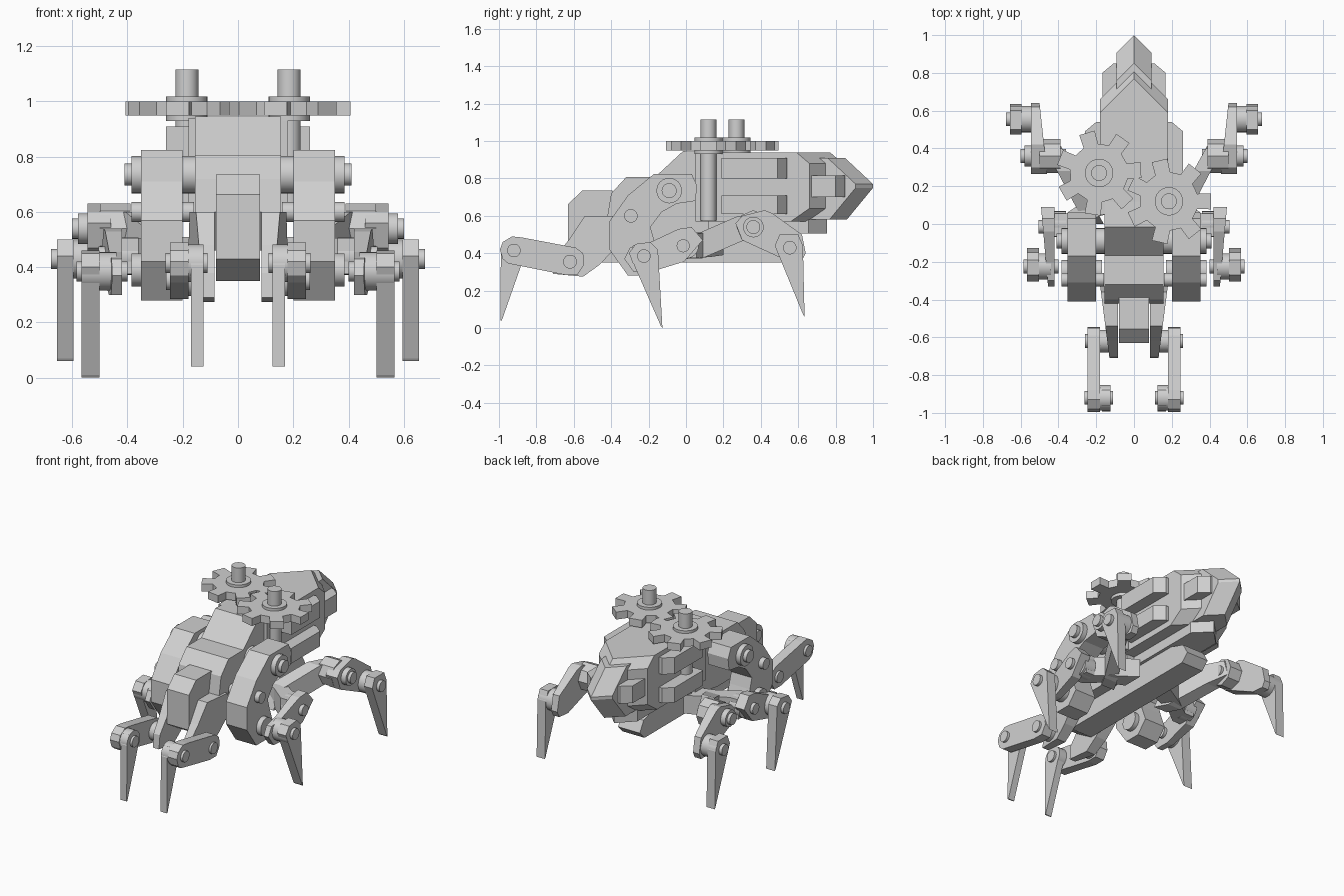
import bpy, bmesh, math
from mathutils import Matrix, Vector

grey = bpy.data.materials.new("plain_grey")
grey.diffuse_color = (0.63, 0.63, 0.63, 1)


def finish(name, bm, smooth=False):
    bmesh.ops.recalc_face_normals(bm, faces=bm.faces[:])
    me = bpy.data.meshes.new(name)
    bm.to_mesh(me)
    bm.free()
    me.materials.append(grey)
    ob = bpy.data.objects.new(name, me)
    bpy.context.collection.objects.link(ob)
    if smooth:
        bpy.context.view_layer.objects.active = ob
        ob.select_set(True)
        bpy.ops.object.shade_smooth_by_angle(angle=math.radians(35))
        ob.select_set(False)
    return ob


def loft(name, rings):
    """Closed solid through rings with equal point counts."""
    bm = bmesh.new()
    vs = [[bm.verts.new(p) for p in r] for r in rings]
    n = len(vs[0])
    for a, b in zip(vs, vs[1:]):
        for i in range(n):
            j = (i + 1) % n
            bm.faces.new((a[i], a[j], b[j], b[i]))
    bm.faces.new(vs[0][::-1])
    bm.faces.new(vs[-1])
    return finish(name, bm)


def prism(name, prof, x0, x1):
    """Side profile (y, z) extruded from x0 to x1; each may be a function of y."""
    f0 = x0 if callable(x0) else lambda y: x0
    f1 = x1 if callable(x1) else lambda y: x1
    return loft(name, [[(f0(y), y, z) for y, z in prof], [(f1(y), y, z) for y, z in prof]])


def taper(ya, xa, yb, xb):
    return lambda y: xa + (xb - xa) * (y - ya) / (yb - ya)


def pair(name, prof, x0, x1):
    f0 = x0 if callable(x0) else lambda y: x0
    f1 = x1 if callable(x1) else lambda y: x1
    prism("right_" + name, prof, f0, f1)
    prism("left_" + name, prof, lambda y: -f0(y), lambda y: -f1(y))


def cylinder(name, a, b, r, n=24):
    a, b = Vector(a), Vector(b)
    bm = bmesh.new()
    rot = (b - a).to_track_quat('Z', 'Y').to_matrix().to_4x4()
    bmesh.ops.create_cone(bm, cap_ends=True, segments=n, radius1=r, radius2=r,
                          depth=(b - a).length,
                          matrix=Matrix.Translation((a + b) / 2) @ rot)
    return finish(name, bm, True)


def pin_pair(name, y, z, x0, x1, r):
    for side, s in (("right_", 1), ("left_", -1)):
        cylinder(side + name, (s * x0, y, z), (s * x1, y, z), r)


def pointed(name, w, y0, levels):
    """Plan with a pointed rear, stacked through (z, tip_y) levels."""
    loft(name, [[(-w, y0, z), (w, y0, z), (w, t - w, z), (0, t, z), (-w, t - w, z)]
                for z, t in levels])


# Head and nose
pointed("head", 0.18, 0.05, [(0.57, 0.74), (0.64, 0.84), (0.88, 0.84), (0.94, 0.77)])
pointed("nose", 0.093, 0.5, [(0.58, 0.86), (0.75, 1.0), (0.77, 1.0), (0.91, 0.85)])
pointed("lower_jaw", 0.1, 0.02, [(0.505, 0.755), (0.60, 0.755)])

# Chamfered side slats and eye blocks
for name, ya, yb, za, zb, x in (("upper_slat", 0.19, 0.54, 0.80, 0.91, 0.26),
                                ("lower_slat", 0.19, 0.54, 0.61, 0.71, 0.26),
                                ("eye_block", 0.67, 0.85, 0.70, 0.815, 0.168)):
    for side, s in (("right_", 1), ("left_", -1)):
        plan = [(0.08, ya), (x, ya), (x, yb - 0.05), (x - 0.06, yb), (0.08, yb)]
        loft(side + name, [[(s * px, py, z) for px, py in plan] for z in (za, zb)])

# Back plates and body core
prism("back_shell", [(-0.42, 0.60), (-0.40, 0.72), (-0.32, 0.807), (-0.166, 0.807),
                     (-0.016, 0.946), (0.12, 0.94), (0.12, 0.50), (-0.1, 0.46), (-0.3, 0.46)],
      -0.155, 0.155)
prism("keel", [(-0.63, 0.43), (-0.63, 0.663), (-0.555, 0.735), (-0.395, 0.735),
               (0.0, 0.58), (0.4, 0.52), (0.56, 0.47), (0.60, 0.40), (0.55, 0.35),
               (-0.50, 0.35)], -0.08, 0.08)

# Curved side armour with its pins
pair("side_arch", [(0.03, 0.825), (-0.17, 0.825), (-0.31, 0.71), (-0.41, 0.57), (-0.41, 0.42),
                   (-0.31, 0.28), (-0.20, 0.28), (-0.13, 0.36), (-0.17, 0.47), (-0.19, 0.54),
                   (-0.13, 0.62), (-0.05, 0.665), (0.05, 0.68), (0.06, 0.76)], 0.2, 0.352)
pin_pair("upper_arch_pin", -0.09, 0.735, 0.10, 0.385, 0.068)
pin_pair("upper_arch_cap", -0.09, 0.735, 0.38, 0.41, 0.04)
pin_pair("middle_arch_pin", -0.295, 0.60, 0.16, 0.385, 0.036)
pin_pair("lower_arch_pin", -0.25, 0.39, 0.17, 0.385, 0.06)

# Front leg brackets
pair("front_bracket", [(-0.71, 0.29), (-0.55, 0.275), (-0.46, 0.34), (-0.33, 0.48), (-0.36, 0.60),
                       (-0.54, 0.60), (-0.62, 0.48), (-0.70, 0.38)],
     0.085, taper(-0.71, 0.13, -0.4, 0.17))

# Front legs
pair("front_link", [(-0.995, 0.42), (-0.98, 0.46), (-0.93, 0.49), (-0.88, 0.485), (-0.59, 0.43),
                    (-0.55, 0.40), (-0.545, 0.34), (-0.58, 0.285), (-0.65, 0.285),
                    (-0.95, 0.345), (-0.98, 0.37)], 0.18, 0.246)
pin_pair("front_hip_pin", -0.62, 0.355, 0.10, 0.26, 0.037)
pin_pair("front_hip_hub", -0.62, 0.355, 0.13, 0.20, 0.06)
pin_pair("front_knee_hub", -0.92, 0.415, 0.125, 0.19, 0.068)
pin_pair("front_knee_pin", -0.92, 0.415, 0.11, 0.262, 0.036)
pair("front_spike", [(-0.99, 0.41), (-0.96, 0.47), (-0.88, 0.47), (-0.855, 0.41),
                     (-0.985, 0.04), (-0.992, 0.04)], 0.125, 0.17)

# Middle legs, on arms that slant forward and out from the body
for side, s in (("right_", 1), ("left_", -1)):
    loft(side + "middle_arm",
         [[(s * x, y, z) for y, z in ((y0, z0), (y1, z0), (y1, z1), (y0, z1))]
          for x, y0, y1, z0, z1 in ((0.12, 0.06, 0.20, 0.39, 0.51), (0.25, 0.02, 0.13, 0.38, 0.51),
                                    (0.36, -0.065, 0.055, 0.375, 0.505),
                                    (0.425, -0.065, 0.055, 0.375, 0.505))])
pin_pair("middle_hip_hub", 0.0, 0.44, 0.36, 0.44, 0.068)
pin_pair("middle_hip_pin", -0.015, 0.44, 0.40, 0.505, 0.035)
pair("middle_link", [(-0.33, 0.37), (-0.28, 0.30), (-0.19, 0.30), (-0.01, 0.355), (0.09, 0.47),
                     (0.03, 0.54), (-0.04, 0.53), (-0.20, 0.455), (-0.30, 0.43)],
     0.42, taper(-0.33, 0.455, 0.09, 0.492))
pin_pair("middle_knee_hub", -0.225, 0.385, 0.44, 0.565, 0.07)
pin_pair("middle_knee_pin", -0.225, 0.385, 0.40, 0.585, 0.036)
pair("middle_spike", [(-0.305, 0.40), (-0.27, 0.45), (-0.19, 0.46), (-0.15, 0.42),
                      (-0.126, 0.0), (-0.134, 0.01)], 0.502, 0.566)

# Rear legs
pair("rear_arm", [(0.0, 0.37), (0.05, 0.50), (0.28, 0.60), (0.40, 0.60), (0.42, 0.50),
                  (0.30, 0.465), (0.08, 0.37)],
     taper(0.0, 0.16, 0.40, 0.38), taper(0.0, 0.26, 0.40, 0.47))
for side, s in (("right_", 1), ("left_", -1)):
    cylinder(side + "rear_knee_block", (s * 0.39, 0.36, 0.54), (s * 0.50, 0.36, 0.54), 0.09, 8)
pin_pair("rear_knee_pin", 0.36, 0.54, 0.36, 0.60, 0.037)
pin_pair("rear_knee_hub", 0.36, 0.54, 0.50, 0.58, 0.055)
pair("rear_link", [(0.265, 0.56), (0.30, 0.47), (0.54, 0.36), (0.62, 0.36), (0.64, 0.40),
                   (0.62, 0.50), (0.46, 0.615), (0.42, 0.63), (0.30, 0.60)],
     taper(0.27, 0.46, 0.64, 0.50), 0.545)
pin_pair("rear_ankle_hub", 0.555, 0.43, 0.53, 0.655, 0.07)
pin_pair("rear_ankle_pin", 0.555, 0.43, 0.50, 0.677, 0.036)
pair("rear_spike", [(0.475, 0.44), (0.50, 0.50), (0.60, 0.50), (0.625, 0.44),
                    (0.634, 0.06), (0.627, 0.07)], 0.595, 0.656)


# Meshing gears on their axles
def gear(name, x, y, turn, teeth=7):
    ring = []
    for i in range(teeth):
        for off, r in ((-0.29, 0.155), (-0.21, 0.226), (0.21, 0.226), (0.29, 0.155)):
            a = turn + (i + off) * math.tau / teeth
            ring.append((x + r * math.cos(a), y + r * math.sin(a)))
    loft(name + "_gear", [[(px, py, z) for px, py in ring] for z in (0.95, 1.0)])
    cylinder(name + "_gear_washer", (x, y, 0.93), (x, y, 1.018), 0.075)
    cylinder(name + "_gear_axle", (x, y, 0.575), (x, y, 1.115), 0.042)


gear("left", -0.185, 0.27, math.radians(4))
gear("right", 0.185, 0.12, 0.0)
